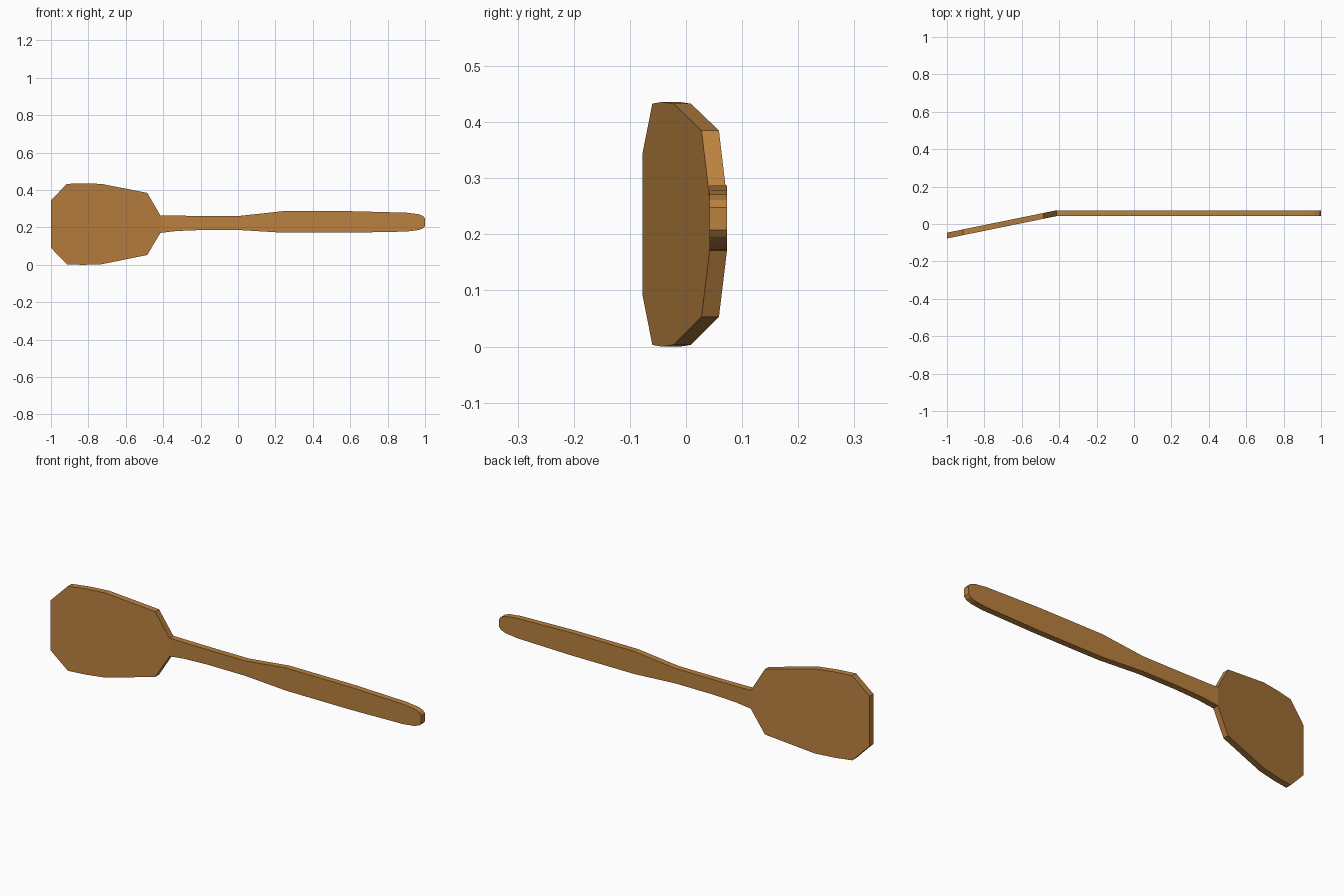
import bpy, bmesh

if "Cube" in bpy.data.objects:
    bpy.data.objects.remove(bpy.data.objects["Cube"])

# Outline stations along the length: x, lower z, upper z
stations = [
    (-1.0, 0.093, 0.347), (-0.915, 0.005, 0.435), (-0.83, 0.002, 0.438),
    (-0.73, 0.005, 0.435), (-0.485, 0.055, 0.387), (-0.415, 0.173, 0.266),
    (-0.33, 0.183, 0.265), (-0.2, 0.188, 0.264), (0.01, 0.188, 0.264),
    (0.24, 0.174, 0.289), (0.6, 0.174, 0.289), (0.9, 0.18, 0.281),
    (0.965, 0.188, 0.273), (0.99, 0.198, 0.263), (1.0, 0.21, 0.25),
]
BEND_X, FRONT_Y, THICK, SLOPE = -0.415, 0.042, 0.031, 0.204


def front_y(x):
    """Blade leans forward left of the bend, handle stays straight."""
    return FRONT_Y + SLOPE * min(0.0, x - BEND_X)


# Flat paddle: blade and handle in one continuous board
bm = bmesh.new()
rings = []
for x, lo, hi in stations:
    y = front_y(x)
    rings.append([bm.verts.new(p) for p in (
        (x, y, lo), (x, y + THICK, lo), (x, y + THICK, hi), (x, y, hi))])
for a, b in zip(rings, rings[1:]):
    for i in range(4):
        j = (i + 1) % 4
        bm.faces.new((a[i], a[j], b[j], b[i]))
bm.faces.new(rings[0])
bm.faces.new(rings[-1])
bmesh.ops.translate(bm, verts=bm.verts, vec=(0, 0, -0.002))
bmesh.ops.recalc_face_normals(bm, faces=bm.faces)
mesh = bpy.data.meshes.new("wooden_spatula")
bm.to_mesh(mesh)
bm.free()

# Wood colour
wood = bpy.data.materials.new("wood")
wood.diffuse_color = (0.49, 0.22, 0.05, 1)
wood.use_nodes = True
wood.node_tree.nodes["Principled BSDF"].inputs["Base Color"].default_value = wood.diffuse_color
mesh.materials.append(wood)
bpy.context.collection.objects.link(bpy.data.objects.new("wooden_spatula", mesh))
